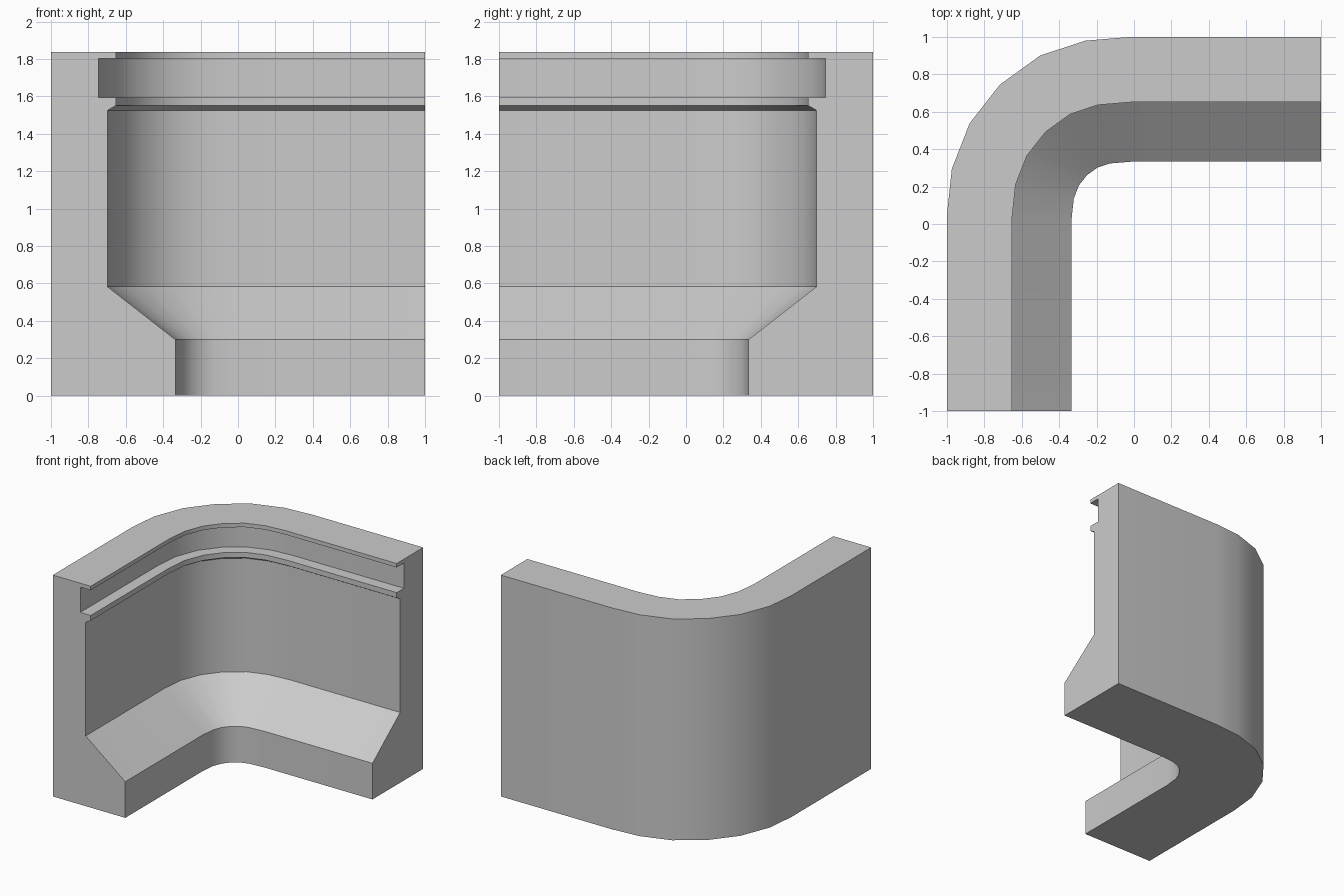
import bpy, bmesh, math
from mathutils import Vector

if "Cube" in bpy.data.objects:
    bpy.data.objects.remove(bpy.data.objects["Cube"])

# Cross-section: (distance inward from the outer face, height)
profile = [(0, 0), (0.665, 0), (0.665, 0.30), (0.302, 0.583), (0.302, 1.525),
           (0.348, 1.552), (0.348, 1.595), (0.253, 1.595), (0.253, 1.804),
           (0.348, 1.804), (0.348, 1.837), (0, 1.837)]

# Plan of the outer face: two straight runs joined by a six-sided bend
path = [Vector(p) for p in [(1, 1), (-0.02, 1), (-0.262, 0.98), (-0.503, 0.90),
                            (-0.717, 0.745), (-0.878, 0.54), (-0.974, 0.295),
                            (-1, 0.05), (-1, -1)]]


def inward(a, b):
    d = (b - a).normalized()
    return Vector((-d.y, d.x))


def mitre(i):
    """Inward offset direction at a path point, lengthened for the mitre."""
    n1 = inward(path[max(i - 1, 0)], path[max(i, 1)])
    last = len(path) - 1
    n2 = inward(path[min(i, last - 1)], path[min(i + 1, last)])
    m = (n1 + n2).normalized()
    return m / m.dot(n1)


# Corner wall: sweep the section along the plan and cap both ends
bm = bmesh.new()
rings = []
for i, p in enumerate(path):
    m = mitre(i)
    rings.append([bm.verts.new((*(p + m * d), z)) for d, z in profile])
count = len(profile)
for a, b in zip(rings, rings[1:]):
    for j in range(count):
        k = (j + 1) % count
        bm.faces.new((a[j], a[k], b[k], b[j]))
bm.faces.new(rings[0])
bm.faces.new(rings[-1])
bmesh.ops.recalc_face_normals(bm, faces=bm.faces)

mesh = bpy.data.meshes.new("corner_wall")
bm.to_mesh(mesh)
bm.free()
wall = bpy.data.objects.new("corner_wall", mesh)
bpy.context.collection.objects.link(wall)
bpy.context.view_layer.objects.active = wall
wall.select_set(True)
bpy.ops.object.shade_smooth_by_angle(angle=math.radians(30))
